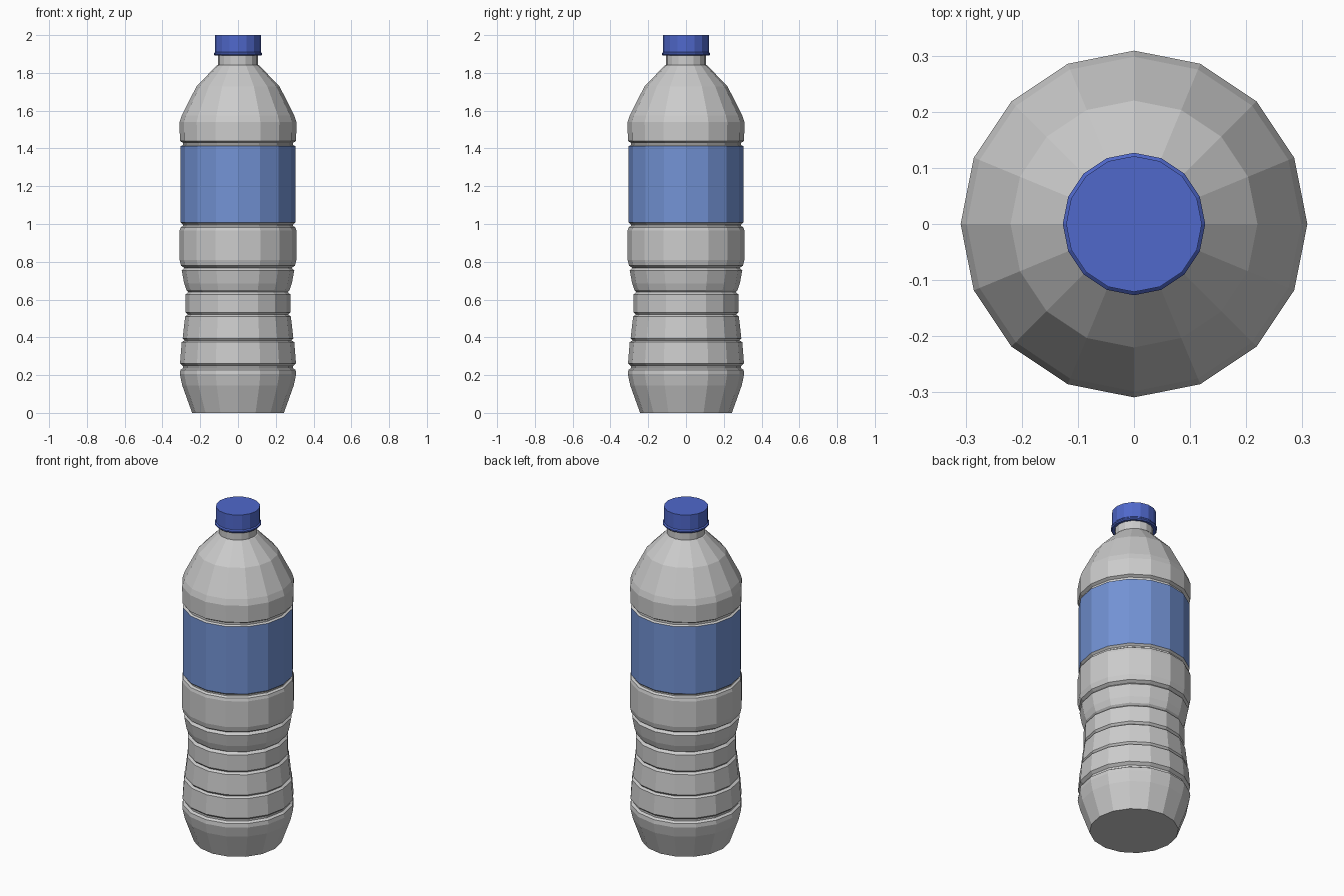
import bpy, bmesh, math

SIDES = 16


def material(name, colour):
    m = bpy.data.materials.new(name)
    m.diffuse_color = colour
    return m


def lathe(name, profile, mat=None, cap_bottom=False, cap_top=False):
    """Revolve (radius, z) points, bottom to top, into a faceted shell."""
    bm = bmesh.new()
    rings = [[bm.verts.new((r * math.cos(2 * math.pi * i / SIDES),
                            r * math.sin(2 * math.pi * i / SIDES), z))
              for i in range(SIDES)] for r, z in profile]
    for a, b in zip(rings, rings[1:]):
        for i in range(SIDES):
            j = (i + 1) % SIDES
            bm.faces.new((a[i], a[j], b[j], b[i]))
    if cap_bottom:
        bm.faces.new(rings[0][::-1])
    if cap_top:
        bm.faces.new(rings[-1])
    mesh = bpy.data.meshes.new(name)
    bm.to_mesh(mesh)
    bm.free()
    if mat:
        mesh.materials.append(mat)
    ob = bpy.data.objects.new(name, mesh)
    bpy.context.collection.objects.link(ob)
    return ob


# Ribbed lower body with pinched waist
lathe("lower_body", [
    (0.243, 0), (0.295, 0.145), (0.308, 0.205), (0.305, 0.228),
    (0.291, 0.237), (0.291, 0.248), (0.307, 0.262),
    (0.298, 0.375), (0.283, 0.383), (0.293, 0.395),
    (0.280, 0.510), (0.266, 0.520), (0.277, 0.532),
    (0.277, 0.628), (0.262, 0.640), (0.273, 0.650),
    (0.285, 0.685), (0.298, 0.755), (0.284, 0.768), (0.302, 0.780),
    (0.309, 0.810), (0.309, 0.965), (0.304, 0.982),
    (0.292, 0.990), (0.292, 0.998), (0.304, 1.008)], cap_bottom=True)

# Label band
lathe("label", [(0.304, 1.008), (0.304, 1.412)],
      material("label_blue", (0.17, 0.29, 0.66, 1)))

# Shoulder and neck
lathe("shoulder_and_neck", [
    (0.304, 1.412), (0.292, 1.418), (0.292, 1.430), (0.308, 1.440),
    (0.309, 1.540), (0.298, 1.575), (0.220, 1.728), (0.112, 1.840),
    (0.105, 1.842), (0.105, 1.893)])

# Screw cap with tamper ring at its base
lathe("cap", [
    (0.105, 1.893), (0.121, 1.891), (0.127, 1.897), (0.127, 1.904),
    (0.121, 1.910), (0.121, 2.0)],
      material("cap_blue", (0.08, 0.14, 0.60, 1)), cap_top=True)
